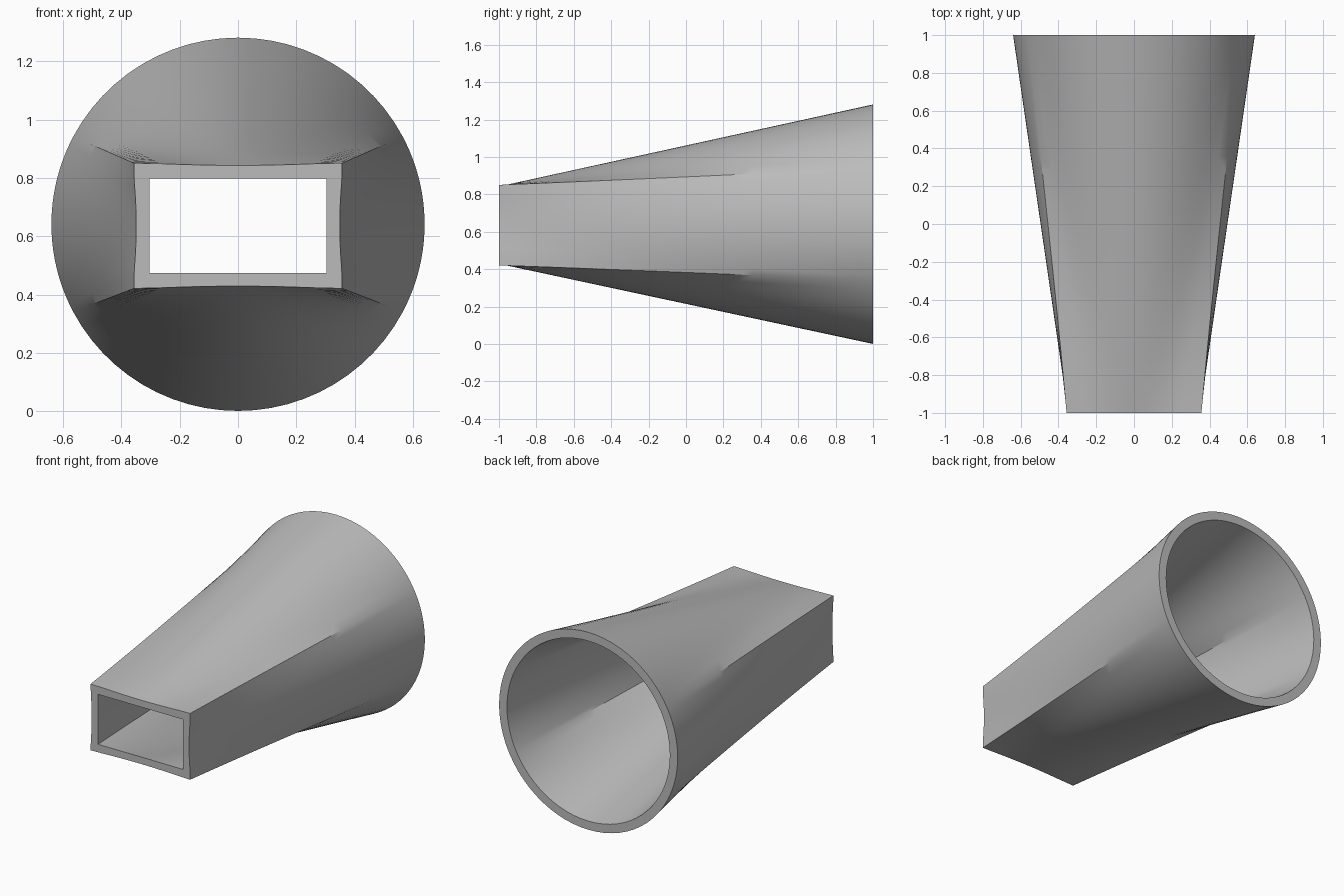
import bpy, bmesh, math
from mathutils import Vector

cube = bpy.data.objects.get("Cube")
if cube:
    bpy.data.objects.remove(cube)

HALF_W, HALF_H = 0.304, 0.162      # rectangular mouth opening
BORE, OUTER = 0.584, 0.64          # round mouth radii
Z_RECT, Z_ROUND = 0.636, 0.641     # mouth centre heights
STEPS, SIDE = 28, 24               # rings along the duct, points per side

# Angles around the section, with points exactly on the four corners
corner = math.atan2(HALF_H, HALF_W)
breaks = [-corner, corner, math.pi - corner, math.pi + corner, 2 * math.pi - corner]
angles = [a + (b - a) * i / SIDE
          for a, b in zip(breaks, breaks[1:]) for i in range(SIDE)]


def rect_point(a):
    c, s = math.cos(a), math.sin(a)
    r = min(HALF_W / max(abs(c), 1e-6), HALF_H / max(abs(s), 1e-6))
    return Vector((r * c, r * s))


def sections(t):
    """Inner section blended from rectangle to circle, and its mitred offset."""
    rect = [rect_point(a) for a in angles]
    inner = [p.lerp(Vector((math.cos(a), math.sin(a))) * BORE, t)
             for p, a in zip(rect, angles)]
    outer = []
    n = len(inner)
    for i, p in enumerate(inner):
        e1 = (p - inner[i - 1]).normalized()
        e2 = (inner[(i + 1) % n] - p).normalized()
        n1, n2 = Vector((e1.y, -e1.x)), Vector((e2.y, -e2.x))
        # walls of the rectangular mouth thicken slightly toward the corners
        near = min(abs(rect[i].x) / HALF_W, abs(rect[i].y) / HALF_H)
        wall = 0.045 + 0.008 * near ** 2
        wall += (OUTER - BORE - wall) * t
        outer.append(p + (n1 + n2) * wall / (1 + n1.dot(n2)))
    return inner, outer


# Transition duct
bm = bmesh.new()
inner_rings, outer_rings = [], []
for k in range(STEPS + 1):
    t = k / STEPS
    zc = Z_RECT + (Z_ROUND - Z_RECT) * t
    for section, rings in zip(sections(t), (inner_rings, outer_rings)):
        rings.append([bm.verts.new((p.x, 2 * t - 1, p.y + zc)) for p in section])


def bridge(a, b):
    for i in range(len(a)):
        j = (i + 1) % len(a)
        bm.faces.new((a[i], a[j], b[j], b[i]))


for k in range(STEPS):
    bridge(outer_rings[k], outer_rings[k + 1])
    bridge(inner_rings[k + 1], inner_rings[k])
bridge(inner_rings[0], outer_rings[0])
bridge(outer_rings[-1], inner_rings[-1])
bmesh.ops.recalc_face_normals(bm, faces=bm.faces[:])

mesh = bpy.data.meshes.new("transition_duct")
bm.to_mesh(mesh)
bm.free()
duct = bpy.data.objects.new("transition_duct", mesh)
bpy.context.collection.objects.link(duct)

# Plain grey
grey = bpy.data.materials.new("plain_grey")
grey.use_nodes = True
colour = (0.5, 0.5, 0.5, 1)
grey.diffuse_color = colour
grey.node_tree.nodes["Principled BSDF"].inputs["Base Color"].default_value = colour
mesh.materials.append(grey)

bpy.ops.object.select_all(action='DESELECT')
duct.select_set(True)
bpy.context.view_layer.objects.active = duct
bpy.ops.object.shade_smooth_by_angle(angle=math.radians(30))
